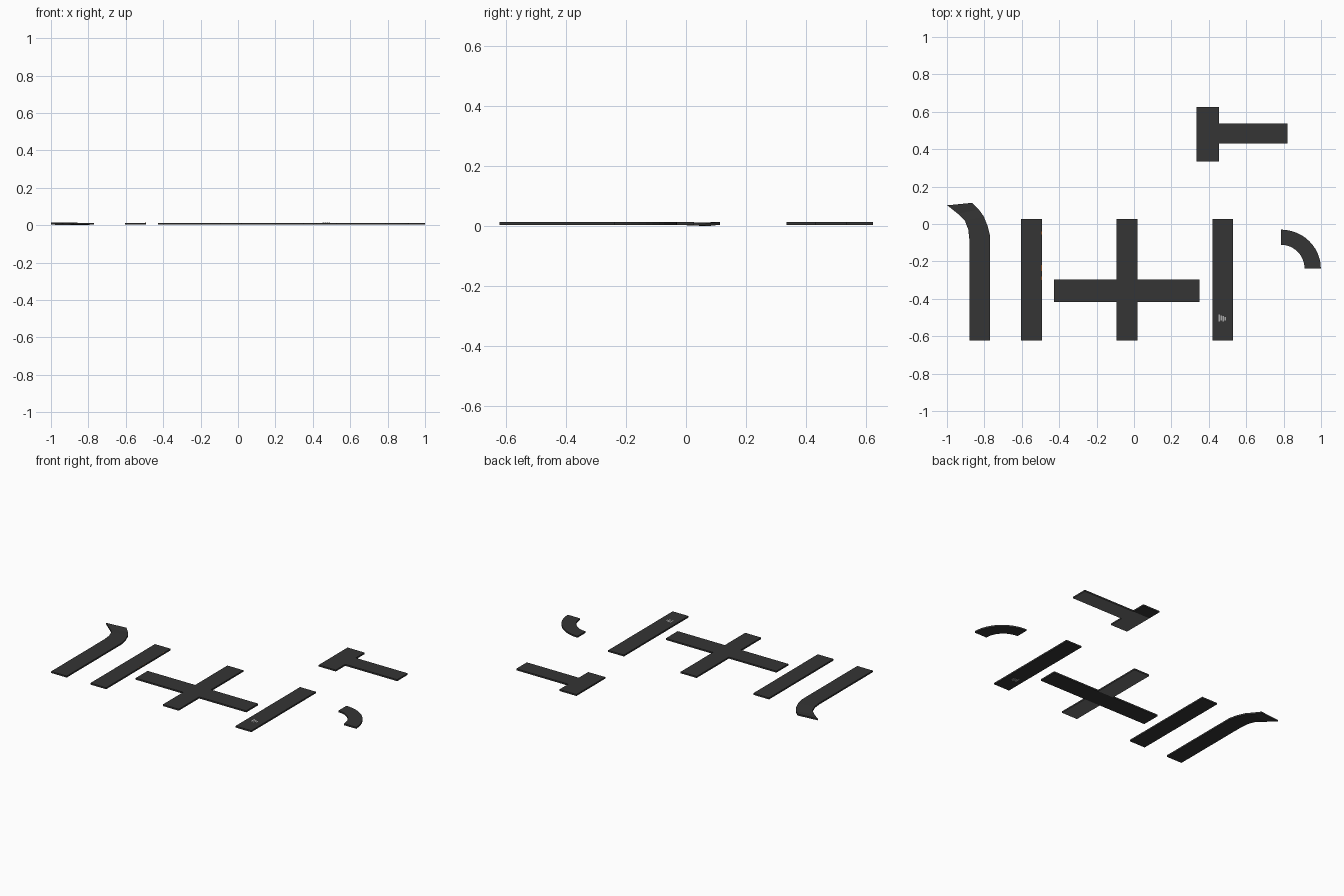
import bpy, bmesh, math

if "Cube" in bpy.data.objects:
    bpy.data.objects.remove(bpy.data.objects["Cube"])

Z0, Z1 = 0.003, 0.013


def material(name, r, g, b):
    m = bpy.data.materials.new(name)
    m.diffuse_color = (r, g, b, 1)
    m.use_nodes = True
    m.node_tree.nodes["Principled BSDF"].inputs["Base Color"].default_value = m.diffuse_color
    return m


asphalt = material("dark asphalt", 0.035, 0.035, 0.035)
grey = material("mid grey", 0.18, 0.18, 0.18)
pale = material("pale grey", 0.4, 0.4, 0.4)
orange = material("orange", 0.5, 0.15, 0.03)


def slab(name, pairs, base=asphalt, under=None, z0=Z0, z1=Z1):
    """Sweep a flat strip along pairs of (left, right, z offset) edge points."""
    bm = bmesh.new()
    rows = []
    for (ax, ay), (bx, by), dz in pairs:
        rows.append([bm.verts.new(p) for p in (
            (ax, ay, z0 + dz), (bx, by, z0 + dz), (bx, by, z1 + dz), (ax, ay, z1 + dz))])
    for p, q in zip(rows, rows[1:]):
        for i in range(4):
            j = (i + 1) % 4
            bm.faces.new((p[i], p[j], q[j], q[i]))
    bm.faces.new(rows[0])
    bm.faces.new(rows[-1])
    bmesh.ops.recalc_face_normals(bm, faces=bm.faces)
    me = bpy.data.meshes.new(name)
    me.materials.append(base)
    if under:
        me.materials.append(under)
        for f in bm.faces:
            f.material_index = 1 if f.normal.z < -0.5 else 0
    bm.to_mesh(me)
    bm.free()
    ob = bpy.data.objects.new(name, me)
    bpy.context.collection.objects.link(ob)
    return ob


def bar(name, x0, x1, y0, y1, **kw):
    return slab(name, [((x0, y0), (x1, y0), 0), ((x0, y1), (x1, y1), 0)], **kw)


# straight strips
bar("straight_road_left", -0.603, -0.492, -0.623, 0.026)
bar("straight_road_right", 0.419, 0.53, -0.623, 0.026)

# crossing: one through road and two side arms
bar("crossing_main_road", -0.428, 0.351, -0.418, -0.298)
bar("crossing_front_arm", -0.093, 0.019, -0.623, -0.418, under=grey)
bar("crossing_back_arm", -0.093, 0.019, -0.298, 0.026, under=grey)

# T junction
bar("junction_road_back", 0.334, 0.454, 0.536, 0.625)
bar("junction_road_front", 0.334, 0.454, 0.335, 0.536, under=grey)
bar("junction_stem", 0.454, 0.82, 0.43, 0.536, under=grey)

# strip with a hooked end
slab("hooked_road", [
    ((-0.88, -0.623), (-0.77, -0.623), 0),
    ((-0.88, -0.085), (-0.77, -0.06), 0),
    ((-0.886, -0.03), (-0.783, -0.01), 0),
    ((-0.905, 0.02), (-0.803, 0.04), -0.001),
    ((-0.942, 0.055), (-0.83, 0.078), -0.003),
    ((-0.999, 0.1), (-0.865, 0.113), 0.001)])

# quarter-circle bend
arc = []
for i in range(13):
    a = math.pi / 2 * i / 12
    c, s = math.cos(a), math.sin(a)
    arc.append(((0.785 + 0.127 * c, -0.238 + 0.127 * s),
                (0.785 + 0.214 * c, -0.238 + 0.208 * s), 0))
slab("bend_road", arc)

# small pale mark on the right strip, orange flecks on the left strip edge
for i, (lo, hi) in enumerate([(-0.52, -0.485), (-0.515, -0.49), (-0.522, -0.492), (-0.515, -0.497)]):
    x = 0.453 + i * 0.0105
    bar("pale_mark", x, x + 0.007, lo, hi, base=pale, z0=Z0 - 0.0004, z1=Z1 + 0.0004)
for lo, hi in [(-0.055, -0.04), (-0.25, -0.22), (-0.3, -0.28)]:
    bar("orange_fleck", -0.496, -0.493, lo, hi, base=orange, z0=Z1, z1=Z1 + 0.0004)
